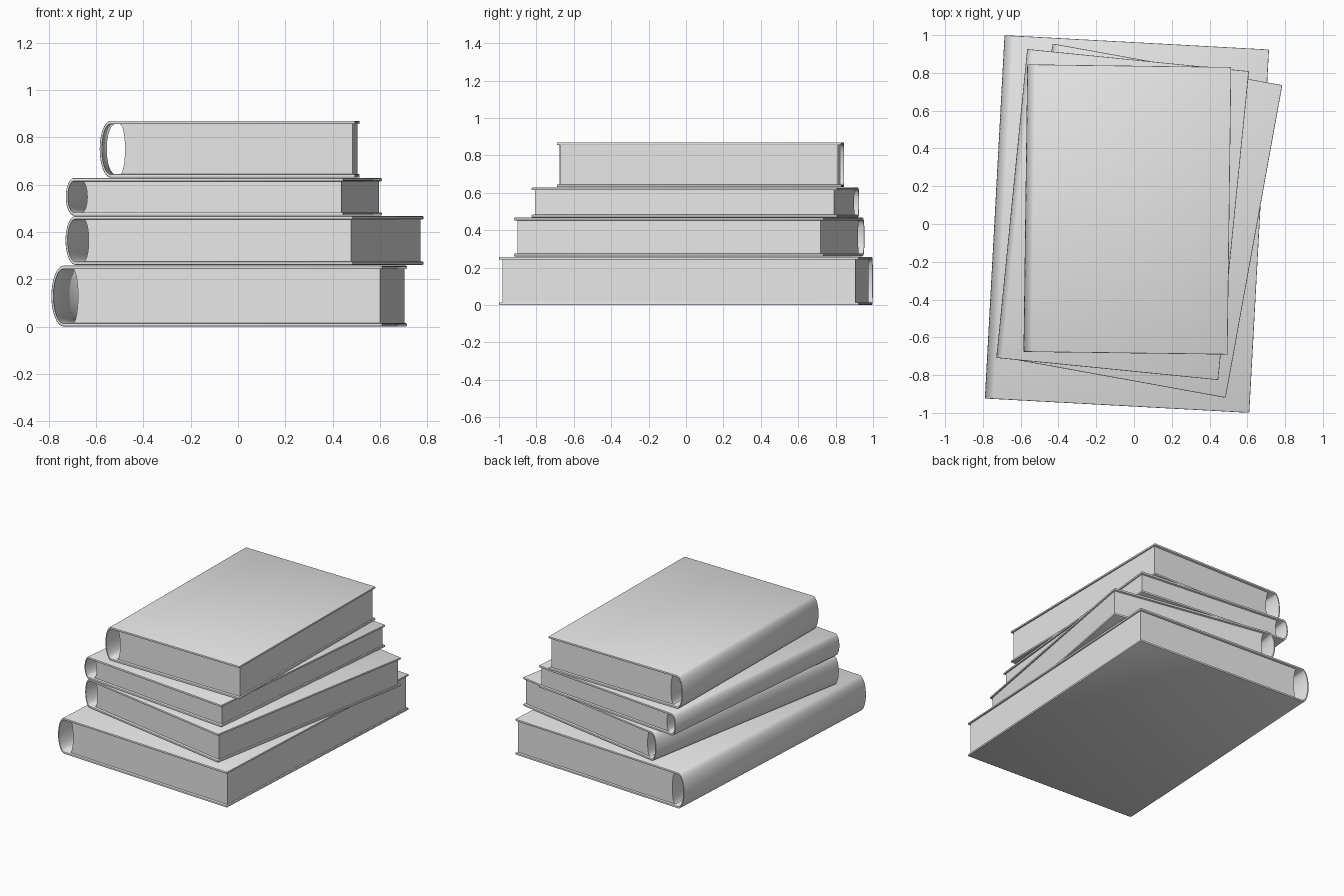
import bpy, bmesh, math
from mathutils import Matrix

if "Cube" in bpy.data.objects:
    bpy.data.objects.remove(bpy.data.objects["Cube"])

grey = bpy.data.materials.new("plain_grey")
grey.diffuse_color = (0.8, 0.8, 0.8, 1)
grey.use_nodes = True
grey.node_tree.nodes["Principled BSDF"].inputs["Base Color"].default_value = grey.diffuse_color

BOARD = 0.014       # cover thickness
SPINE_WALL = 0.010  # spine thickness at the middle of the curve
SEGS = 16


def arc(x0, depth, half, mid):
    """Half ellipse bulging towards -x, from top to bottom."""
    return [(x0 - depth * math.sin(math.pi * i / SEGS),
             mid + half * math.cos(math.pi * i / SEGS)) for i in range(SEGS + 1)]


def extrude_profile(name, profile, length, matrix, bevel=0.0):
    """Extrude an x/z profile along y, centred, and place it."""
    bm = bmesh.new()
    face = bm.faces.new([bm.verts.new((x, -length / 2, z)) for x, z in profile])
    geo = bmesh.ops.extrude_face_region(bm, geom=[face])["geom"]
    bmesh.ops.translate(bm, vec=(0, length, 0),
                        verts=[v for v in geo if isinstance(v, bmesh.types.BMVert)])
    bmesh.ops.recalc_face_normals(bm, faces=bm.faces)
    if bevel:
        sharp = [e for e in bm.edges if e.calc_face_angle(0) > math.radians(50)]
        bmesh.ops.bevel(bm, geom=sharp, offset=bevel, segments=2, profile=0.5,
                        affect='EDGES', clamp_overlap=True)
    mesh = bpy.data.meshes.new(name)
    bm.to_mesh(mesh)
    bm.free()
    mesh.materials.append(grey)
    ob = bpy.data.objects.new(name, mesh)
    ob.matrix_world = matrix
    bpy.context.collection.objects.link(ob)
    bpy.ops.object.select_all(action='DESELECT')
    ob.select_set(True)
    bpy.context.view_layer.objects.active = ob
    bpy.ops.object.shade_smooth_by_angle(angle=math.radians(30))


def book(name, center, width, length, angle, z0, z1, curve, gap):
    """Wrap-around cover with a rounded hollow spine, and a page block."""
    matrix = Matrix.Translation((*center, 0)) @ Matrix.Rotation(math.radians(angle), 4, 'Z')
    left, right = -width / 2, width / 2
    half, mid = (z1 - z0) / 2, (z0 + z1) / 2
    inner = half - BOARD

    # cover: outer skin from top to bottom, then back along the inside
    outside = arc(left + curve, curve, half, mid)
    inside = arc(left + curve, curve - SPINE_WALL, inner, mid)[::-1]
    cover = [(right, z1)] + outside + [(right, z0), (right, z0 + BOARD)] \
        + inside + [(right, z1 - BOARD)]
    extrude_profile(name + "_cover", cover, length, matrix, 0.004)

    # pages: block with a hollowed edge facing the spine
    hollow = [(2 * (left + gap) - x, z) for x, z in arc(left + gap, 0.022, inner, mid)]
    pages = [(right - 0.01, mid + inner)] + hollow + [(right - 0.01, mid - inner)]
    extrude_profile(name + "_pages", pages, length - 0.036, matrix)


# stack, from the bottom up
book("bottom_book", (-0.0375, 0.0), 1.402, 1.926, -3.1, 0.0, 0.257, 0.052, 0.090)
book("second_book", (0.0275, 0.0175), 1.235, 1.682, -10.27, 0.261, 0.467, 0.042, 0.075)
book("third_book", (-0.06, 0.05), 1.18, 1.643, -5.7, 0.469, 0.628, 0.036, 0.068)
book("top_book", (-0.035, 0.077), 1.08, 1.522, -0.75, 0.630, 0.870, 0.046, 0.085)
